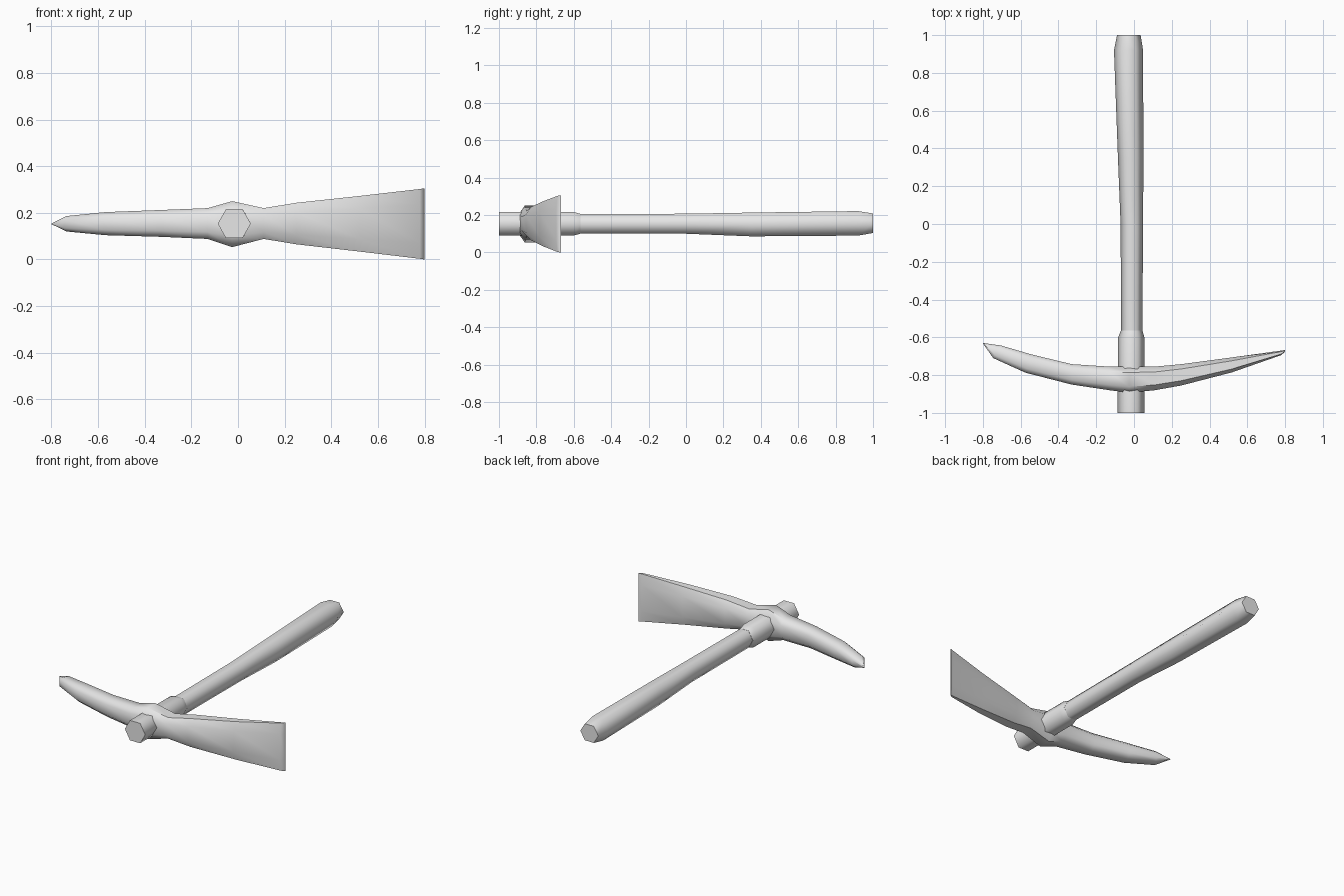
import bpy, bmesh, math

cube = bpy.data.objects.get("Cube")
if cube:
    bpy.data.objects.remove(cube, do_unlink=True)

grey = bpy.data.materials.new("plain_grey")
grey.use_nodes = True
grey.diffuse_color = (0.8, 0.8, 0.8, 1)
grey.node_tree.nodes["Principled BSDF"].inputs["Base Color"].default_value = (0.8, 0.8, 0.8, 1)


def loft(name, rings, angle):
    """Skin a row of closed rings, cap both ends and shade smooth."""
    bm = bmesh.new()
    loops = [[bm.verts.new(p) for p in ring] for ring in rings]
    n = len(loops[0])
    for a, b in zip(loops, loops[1:]):
        for i in range(n):
            j = (i + 1) % n
            bm.faces.new((a[i], a[j], b[j], b[i]))
    bm.faces.new(loops[0])
    bm.faces.new(loops[-1])
    bmesh.ops.remove_doubles(bm, verts=bm.verts, dist=0.0005)
    bmesh.ops.recalc_face_normals(bm, faces=bm.faces)
    mesh = bpy.data.meshes.new(name)
    bm.to_mesh(mesh)
    bm.free()
    mesh.materials.append(grey)
    obj = bpy.data.objects.new(name, mesh)
    bpy.context.collection.objects.link(obj)
    bpy.ops.object.select_all(action="DESELECT")
    obj.select_set(True)
    bpy.context.view_layer.objects.active = obj
    bpy.ops.object.shade_smooth_by_angle(angle=math.radians(angle))


def hexagon(y, x0, x1, z0, z1):
    """Six-sided handle section with flat top and bottom."""
    cx, cz, w, h = (x0 + x1) / 2, (z0 + z1) / 2, (x1 - x0) / 2, (z1 - z0) / 2
    return [(cx + w * u, y, cz + h * v)
            for u, v in ((1, 0), (.5, 1), (-.5, 1), (-1, 0), (-.5, -1), (.5, -1))]


def octagon(x, y0, y1, z0, z1, lean=0):
    """Chamfered head section; lean slides the back edge along the head."""
    cy, cz, w, h = (y0 + y1) / 2, (z0 + z1) / 2, (y1 - y0) / 2, (z1 - z0) / 2
    corners = ((1, .55), (.55, 1), (-.55, 1), (-1, .55),
               (-1, -.55), (-.55, -1), (.55, -1), (1, -.55))
    return [(x + lean * u, cy + w * u, cz + h * v) for u, v in corners]


# Wooden shaft, swelling toward the grip end
loft("handle", [hexagon(*s) for s in (
    (-.62, -.068, .044, .1, .205),
    (0, -.071, .048, .1, .207),
    (.35, -.085, .05, .086, .213),
    (.92, -.106, .048, .09, .221),
    (1, -.09, .035, .104, .208))], 65)

# Socket that passes through the head
loft("socket", [hexagon(*s) for s in (
    (-1, -.087, .055, .091, .216),
    (-.6, -.084, .055, .091, .216),
    (-.565, -.07, .045, .1, .206))], 65)

# Curved head: spike on the right, broad blade on the left
loft("pick_head", [octagon(*s) for s in (
    (-.799, -.634, -.63, .151, .155),
    (-.725, -.71, -.643, .12, .186, .02),
    (-.56, -.787, -.69, .104, .203, .015),
    (-.33, -.85, -.742, .097, .212),
    (-.13, -.88, -.755, .088, .22),
    (-.025, -.893, -.755, .053, .25),
    (.11, -.88, -.755, .088, .22),
    (.25, -.855, -.742, .065, .243),
    (.52, -.785, -.706, .034, .272),
    (.78, -.694, -.67, .003, .302),
    (.799, -.676, -.667, 0, .305))], 50)
